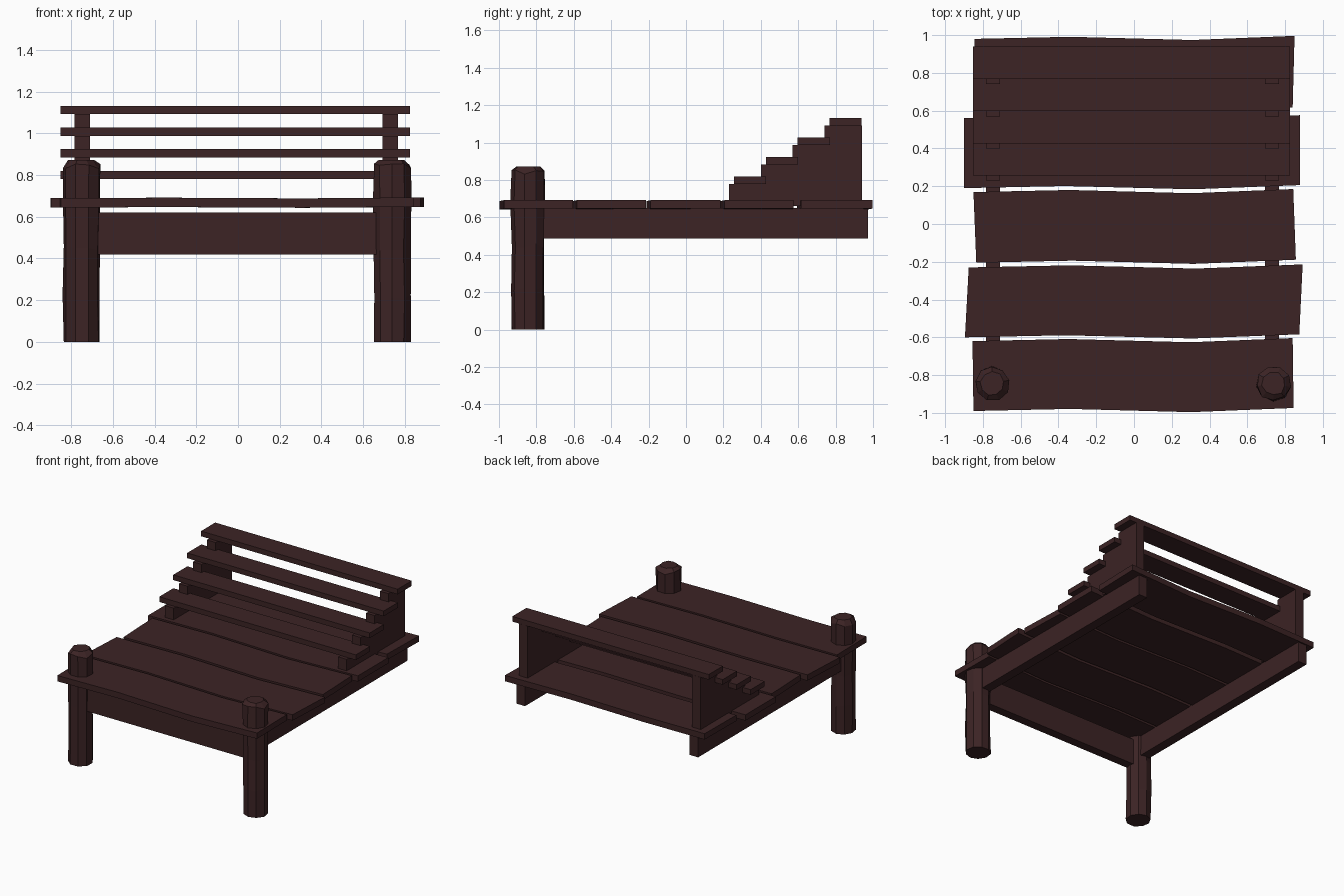
import bpy, bmesh, math, random

random.seed(4)
if "Cube" in bpy.data.objects:
    bpy.data.objects.remove(bpy.data.objects["Cube"], do_unlink=True)

# One dark stained wood colour
wood = bpy.data.materials.new("dark_wood")
wood.use_nodes = True
colour = (0.045, 0.017, 0.018, 1)
wood.diffuse_color = colour
bsdf = wood.node_tree.nodes["Principled BSDF"]
bsdf.inputs["Base Color"].default_value = colour
bsdf.inputs["Roughness"].default_value = 0.9


def finish(name, bm):
    bmesh.ops.recalc_face_normals(bm, faces=bm.faces)
    mesh = bpy.data.meshes.new(name)
    bm.to_mesh(mesh)
    bm.free()
    mesh.materials.append(wood)
    obj = bpy.data.objects.new(name, mesh)
    bpy.context.collection.objects.link(obj)
    return obj


def loft(name, rings):
    """Skin a list of closed rings and cap both ends."""
    bm = bmesh.new()
    loops = [[bm.verts.new(p) for p in ring] for ring in rings]
    n = len(loops[0])
    for a, b in zip(loops, loops[1:]):
        for i in range(n):
            j = (i + 1) % n
            bm.faces.new((a[i], a[j], b[j], b[i]))
    bm.faces.new(loops[0])
    bm.faces.new(loops[-1])
    return finish(name, bm)


def box(name, x, y, z):
    return loft(name, [[(px, y[0], z[0]), (px, y[1], z[0]),
                        (px, y[1], z[1]), (px, y[0], z[1])] for px in x])


def plank(name, y0, y1, left, right):
    """Warped deck board; left and right give x at the front and back edges."""
    rings = []
    warp = [(0, -0.005), (0.3, 0.006), (0.68, -0.011), (1, 0.011)]
    for t, dy in warp:
        xf = left[0] + (right[0] - left[0]) * t
        xb = left[1] + (right[1] - left[1]) * t
        lo, hi = 0.645 + dy * 0.2, 0.69 + dy * 0.2
        rings.append([(xf, y0 + dy, lo), (xb, y1 + dy, lo),
                      (xb, y1 + dy, hi), (xf, y0 + dy, hi)])
    return loft(name, rings)


def post(name, cx, cy, turn):
    """Rough hewn round post with a chamfered top."""
    rings = []
    sides = 9
    for z, r in [(0, 0.09), (0.22, 0.09), (0.45, 0.088), (0.68, 0.092),
                 (0.845, 0.091), (0.873, 0.062)]:
        ring = []
        for i in range(sides):
            a = turn + math.tau * i / sides
            rr = r + random.uniform(-0.004, 0.004)
            dz = random.uniform(-0.015, 0.01) if 0 < z < 0.87 else 0
            ring.append((cx + rr * math.cos(a), cy + rr * math.sin(a), z + dz))
        rings.append(ring)
    return loft(name, rings)


# Deck planks
decks = [(-0.985, -0.615, (-0.85, -0.855), (0.845, 0.84)),
         (-0.595, -0.225, (-0.895, -0.875), (0.875, 0.893)),
         (-0.2, 0.174, (-0.835, -0.85), (0.857, 0.843)),
         (0.195, 0.565, (-0.9, -0.9), (0.88, 0.88)),
         (0.605, 0.985, (-0.85, -0.845), (0.84, 0.85))]
for i, (y0, y1, left, right) in enumerate(decks):
    plank(f"deck_plank_{i + 1}", y0, y1, left, right)

# Front posts and the rail between them
post("front_post_right", -0.75, -0.845, 0.2)
post("front_post_left", 0.74, -0.845, 0.5)
box("front_rail", (-0.75, 0.74), (-0.88, -0.81), (0.418, 0.62))

# Side rails and stepped supports for the back boards
step, rise = 0.17, 0.104
for side, x in (("right", (-0.784, -0.71)), ("left", (0.694, 0.767))):
    box(f"side_rail_{side}", x, (-0.84, 0.972), (0.487, 0.65))
    profile = [(0.94, 0.66), (0.23, 0.66)]
    for i in range(4):
        y, z = 0.23 + step * i, 0.78 + rise * i
        profile += [(y, z), (y + step if i < 3 else 0.94, z)]
    loft(f"stepped_support_{side}", [[(px, y, z) for y, z in profile] for px in x])

# Raised boards, climbing to the back
for i in range(4):
    y, z = 0.257 + step * i, 0.78 + rise * i
    box(f"step_board_{i + 1}", (-0.852, 0.826), (y, y + 0.172), (z, z + 0.04))
